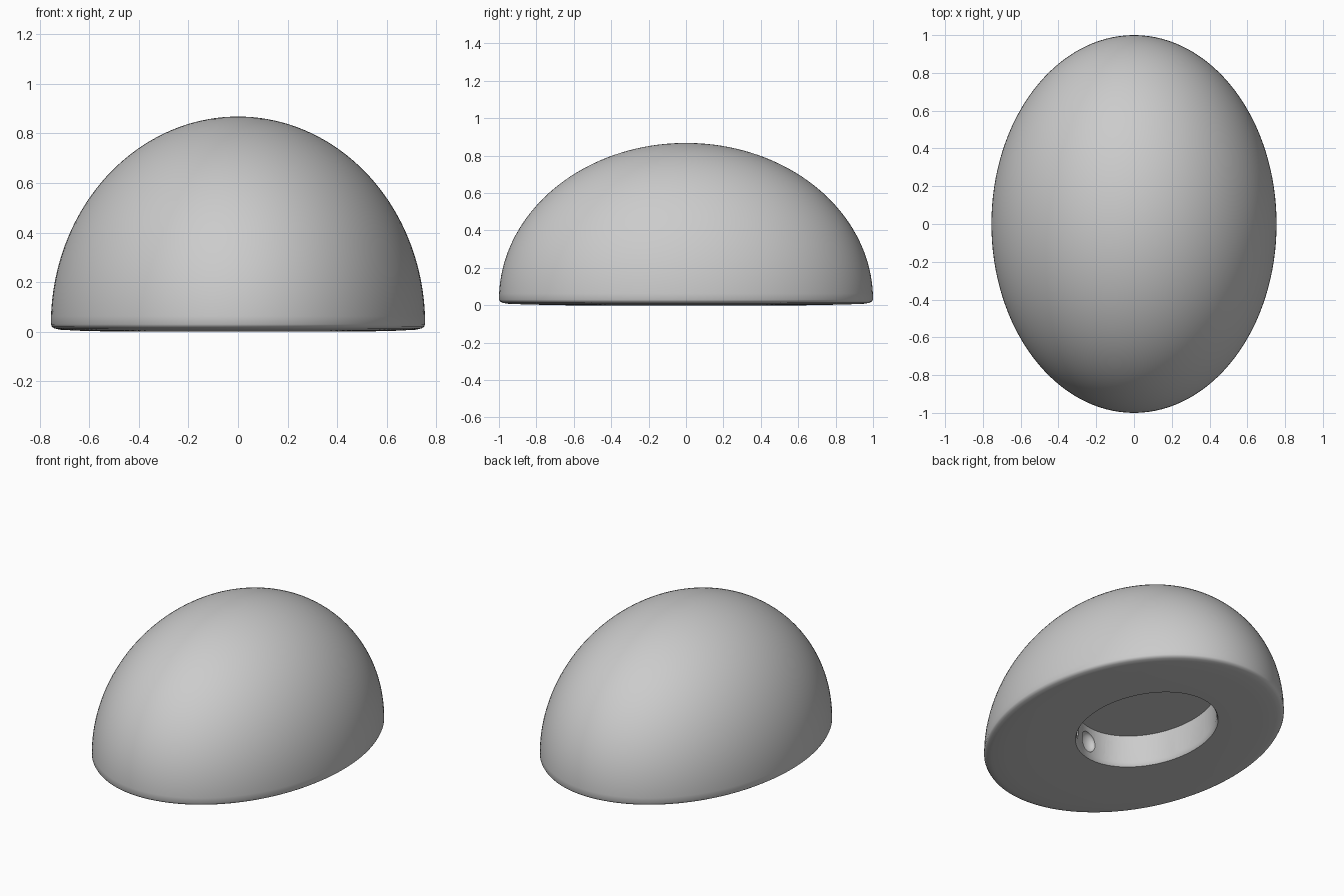
import bpy, bmesh, math
from mathutils import Matrix, Vector

old = bpy.data.objects.get("Cube")
if old:
    bpy.data.objects.remove(old, do_unlink=True)

grey = bpy.data.materials.new("plain grey")
grey.use_nodes = True
grey.diffuse_color = (0.6, 0.6, 0.6, 1)
grey.node_tree.nodes["Principled BSDF"].inputs["Base Color"].default_value = (0.6, 0.6, 0.6, 1)

WIDTH = 0.755      # width of the oval relative to its length
HOLE_Y = 0.115     # recess centre
HOLE_R = 0.465     # recess half length


def make_object(name, bm):
    bmesh.ops.recalc_face_normals(bm, faces=bm.faces)
    mesh = bpy.data.meshes.new(name)
    bm.to_mesh(mesh)
    bm.free()
    mesh.materials.append(grey)
    obj = bpy.data.objects.new(name, mesh)
    bpy.context.collection.objects.link(obj)
    return obj


def oval_lathe(name, profile, sides, y=0.0, tip=None):
    """Stack oval rings from (radius, height) pairs, capped or closed to a tip."""
    bm = bmesh.new()
    rings = []
    for r, z in profile:
        angles = [math.tau * i / sides for i in range(sides)]
        rings.append([bm.verts.new((WIDTH * r * math.cos(a), y + r * math.sin(a), z))
                      for a in angles])
    for low, high in zip(rings, rings[1:]):
        for i in range(sides):
            j = (i + 1) % sides
            bm.faces.new((low[i], low[j], high[j], high[i]))
    bm.faces.new(rings[0])
    if tip is None:
        bm.faces.new(rings[-1])
    else:
        top = bm.verts.new((0, 0, tip))
        for i in range(sides):
            bm.faces.new((rings[-1][i], rings[-1][(i + 1) % sides], top))
    return make_object(name, bm)


# Domed body: softly rounded underside edge, then a quarter ellipse
underside = [(0.64, 0.0), (0.85, 0.004), (0.95, 0.008), (0.98, 0.013), (0.994, 0.02)]
steps = 40
dome = [(math.cos(t), 0.03 + 0.838 * math.sin(t))
        for t in (math.pi / 2 * k / steps for k in range(steps))]
body = oval_lathe("domed_body", underside + dome, 128, tip=0.868)

# Recess in the underside, with a soft lip
recess = [(HOLE_R + 0.02, -0.05), (HOLE_R + 0.015, -0.005), (HOLE_R + 0.005, 0.008),
          (HOLE_R, 0.025), (HOLE_R, 0.2)]
cutters = [oval_lathe("recess_cutter", recess, 96, y=HOLE_Y)]

# Ring of shallow round dimples in the recess wall
for k in range(12):
    a = math.radians(10 + 30 * k)
    place = Vector((WIDTH * HOLE_R * math.cos(a), HOLE_Y + HOLE_R * math.sin(a), 0.1))
    facing = math.atan2(WIDTH * math.sin(a), math.cos(a))
    bm = bmesh.new()
    bmesh.ops.create_uvsphere(bm, u_segments=24, v_segments=16, radius=0.063)
    bm.transform(Matrix.Translation(place) @ Matrix.Rotation(facing, 4, 'Z')
                 @ Matrix.Diagonal((0.6, 1, 1, 1)))
    cutters.append(make_object("dimple_cutter", bm))

bpy.ops.object.select_all(action='DESELECT')
bpy.context.view_layer.objects.active = body
body.select_set(True)
for cutter in cutters:
    cut = body.modifiers.new("cut", 'BOOLEAN')
    cut.operation = 'DIFFERENCE'
    cut.solver = 'EXACT'
    cut.object = cutter
    bpy.ops.object.modifier_apply(modifier=cut.name)
    bpy.data.objects.remove(cutter, do_unlink=True)

bpy.ops.object.shade_smooth_by_angle(angle=math.radians(35))
